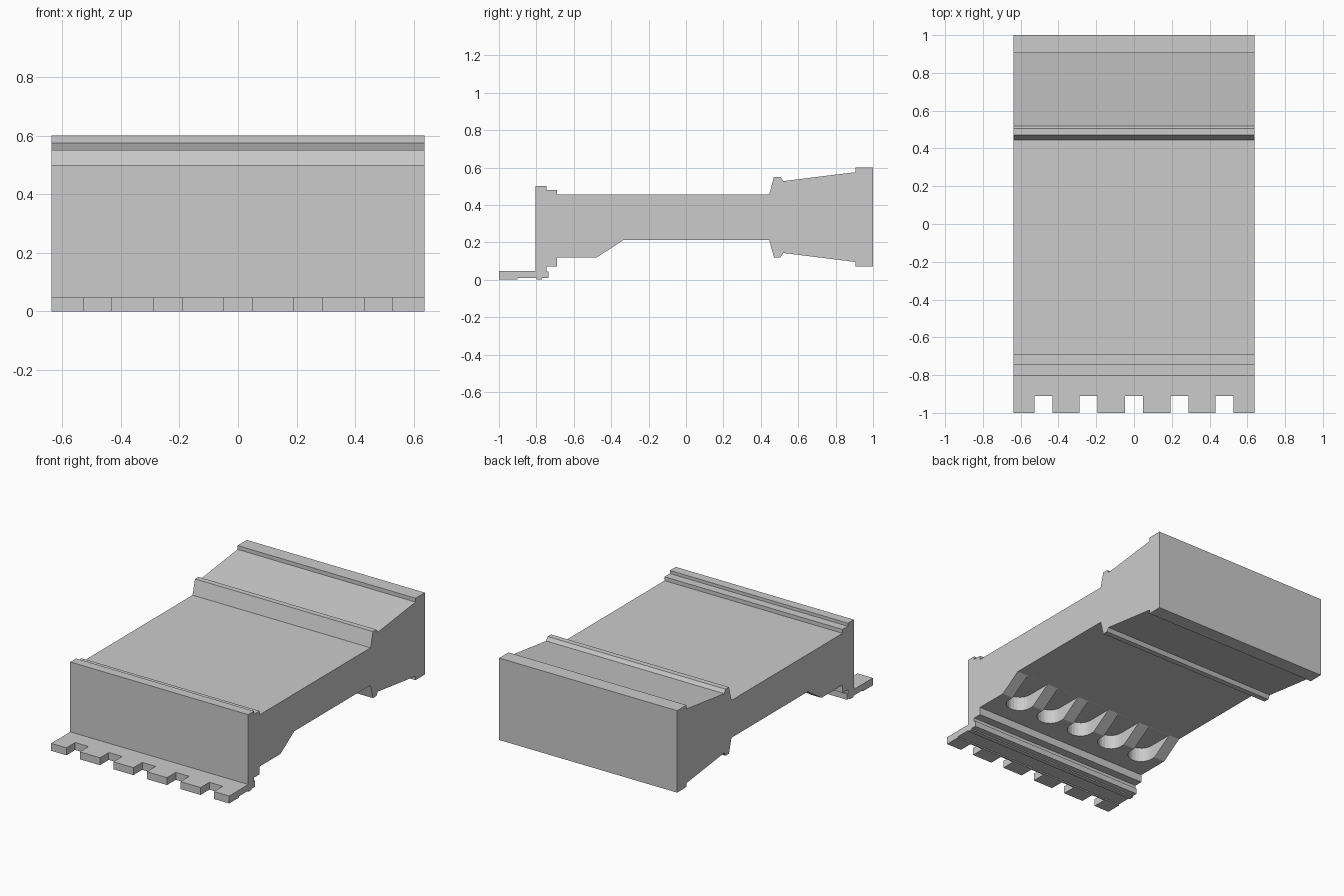
import bpy, bmesh, math
from mathutils import Vector

if "Cube" in bpy.data.objects:
    bpy.data.objects.remove(bpy.data.objects["Cube"])

HALF_W = 0.637
SLOT_X = [-0.48, -0.24, 0.0, 0.24, 0.48]


def prisms(name, loops, offset):
    """Extrude closed planar loops by an offset into one mesh object."""
    bm = bmesh.new()
    for loop in loops:
        face = bm.faces.new([bm.verts.new(p) for p in loop])
        ext = bmesh.ops.extrude_face_region(bm, geom=[face], use_keep_orig=True)
        verts = [g for g in ext["geom"] if isinstance(g, bmesh.types.BMVert)]
        bmesh.ops.translate(bm, vec=Vector(offset), verts=verts)
    bmesh.ops.recalc_face_normals(bm, faces=bm.faces)
    mesh = bpy.data.meshes.new(name)
    bm.to_mesh(mesh)
    bm.free()
    obj = bpy.data.objects.new(name, mesh)
    bpy.context.collection.objects.link(obj)
    return obj


def cut(target, cutter):
    mod = target.modifiers.new("cut", 'BOOLEAN')
    mod.operation = 'DIFFERENCE'
    mod.solver = 'EXACT'
    mod.object = cutter
    bpy.context.view_layer.objects.active = target
    bpy.ops.object.modifier_apply(modifier=mod.name)
    bpy.data.objects.remove(cutter)


# Side profile (y, z): front wall, top steps, raised rear, underside, front lip
profile = [
    (-1, 0.048), (-0.805, 0.048), (-0.805, 0.5), (-0.745, 0.5), (-0.745, 0.48),
    (-0.69, 0.48), (-0.69, 0.455), (0.445, 0.455), (0.47, 0.55), (0.505, 0.55),
    (0.52, 0.527), (0.905, 0.575), (0.905, 0.6), (1, 0.6), (1, 0.07),
    (0.905, 0.07), (0.905, 0.095), (0.52, 0.143), (0.505, 0.12), (0.47, 0.12),
    (0.445, 0.213), (-0.335, 0.213), (-0.475, 0.12), (-0.69, 0.12),
    (-0.69, 0.07), (-0.745, 0.07), (-0.745, 0.045), (-0.735, 0.045),
    (-0.735, 0.008), (-0.77, 0.008), (-0.77, 0.0), (-0.80, 0.0),
    (-0.80, 0.008), (-0.90, 0.008), (-0.90, 0.0), (-1, 0.0),
]
body = prisms("body", [[(-HALF_W, y, z) for y, z in profile]], (2 * HALF_W, 0, 0))

# Square notches that leave the teeth on the front lip
notches = [[(x - 0.048, -1.1, -0.1), (x + 0.048, -1.1, -0.1),
            (x + 0.048, -0.91, -0.1), (x - 0.048, -0.91, -0.1)] for x in SLOT_X]
cut(body, prisms("notch_cutter", notches, (0, 0, 0.25)))

# Round-ended slots in the ramp under the front
R = 0.08
slots = []
for x in SLOT_X:
    arc = [(x + R * math.cos(math.pi + math.pi * i / 12),
            -0.505 + R * math.sin(math.pi + math.pi * i / 12), 0.05) for i in range(13)]
    slots.append(arc + [(x + R, -0.25, 0.05), (x - R, -0.25, 0.05)])
cut(body, prisms("slot_cutter", slots, (0, 0, 0.1625)))
